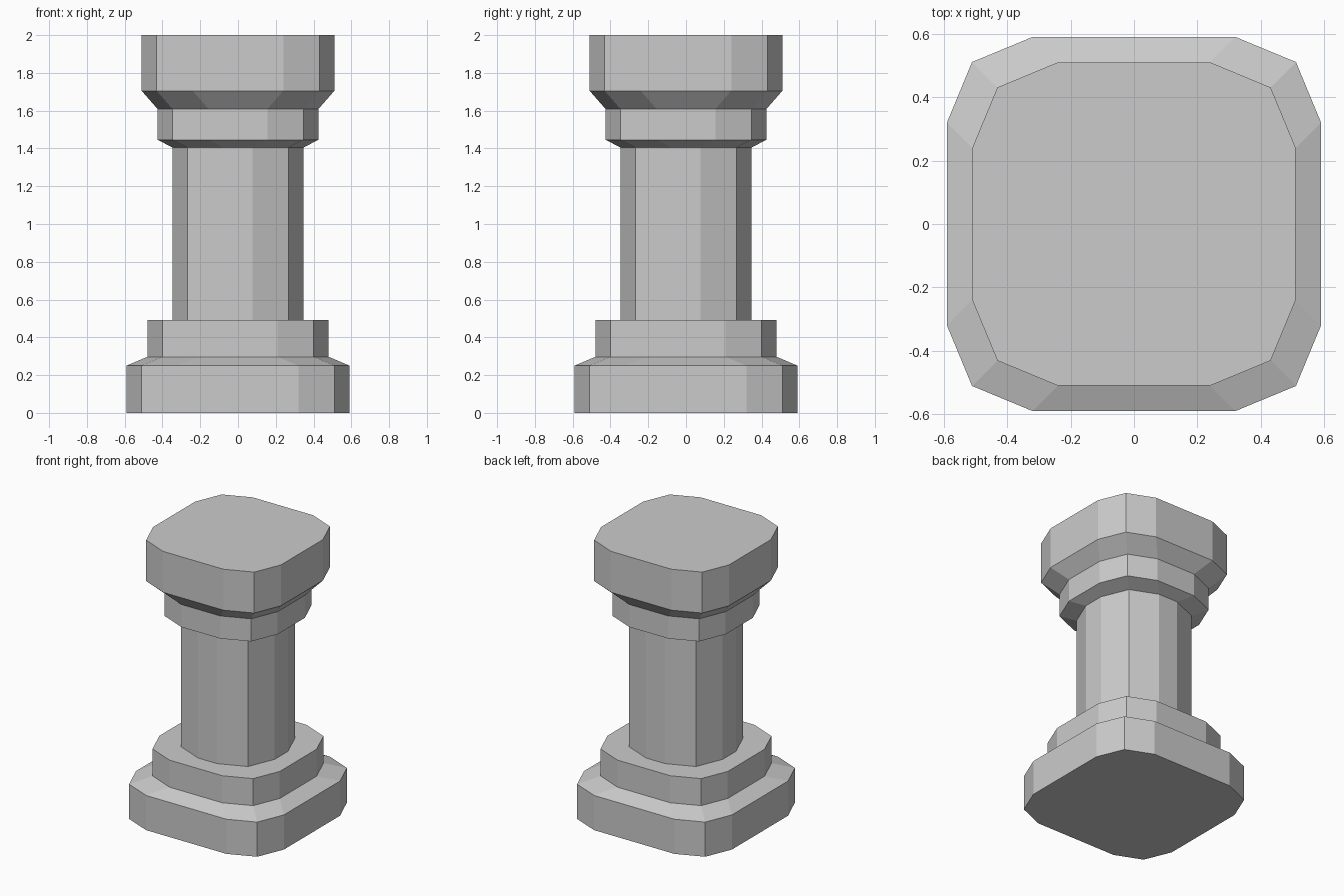
import bpy, bmesh
from math import sin, cos, radians

if "Cube" in bpy.data.objects:
    bpy.data.objects.remove(bpy.data.objects["Cube"])

CORNER = 0.27  # corner rounding radius, the same at every height

# Profile from bottom to top: (half width, height)
PROFILE = [
    (0.59, 0.0), (0.59, 0.25),      # foot
    (0.48, 0.297), (0.48, 0.492),   # plinth
    (0.346, 0.492), (0.346, 1.405), # shaft
    (0.425, 1.445), (0.425, 1.608), # collar
    (0.51, 1.705), (0.51, 2.0),     # cap
]


def rounded_square(half):
    """Square outline with each corner rounded in two segments."""
    c = half - CORNER
    points = []
    for quarter, (sx, sy) in enumerate([(1, 1), (-1, 1), (-1, -1), (1, -1)]):
        for step in range(3):
            a = radians(90 * quarter + 45 * step)
            points.append((sx * c + CORNER * cos(a), sy * c + CORNER * sin(a)))
    return points


# Column: stack the outlines and bridge neighbouring rings
bm = bmesh.new()
rings = [[bm.verts.new((x, y, z)) for x, y in rounded_square(h)] for h, z in PROFILE]
for low, high in zip(rings, rings[1:]):
    n = len(low)
    for i in range(n):
        j = (i + 1) % n
        bm.faces.new((low[i], low[j], high[j], high[i]))
bm.faces.new(rings[0][::-1])
bm.faces.new(rings[-1])
bmesh.ops.recalc_face_normals(bm, faces=bm.faces)

mesh = bpy.data.meshes.new("pillar")
bm.to_mesh(mesh)
bm.free()
bpy.context.collection.objects.link(bpy.data.objects.new("pillar", mesh))
